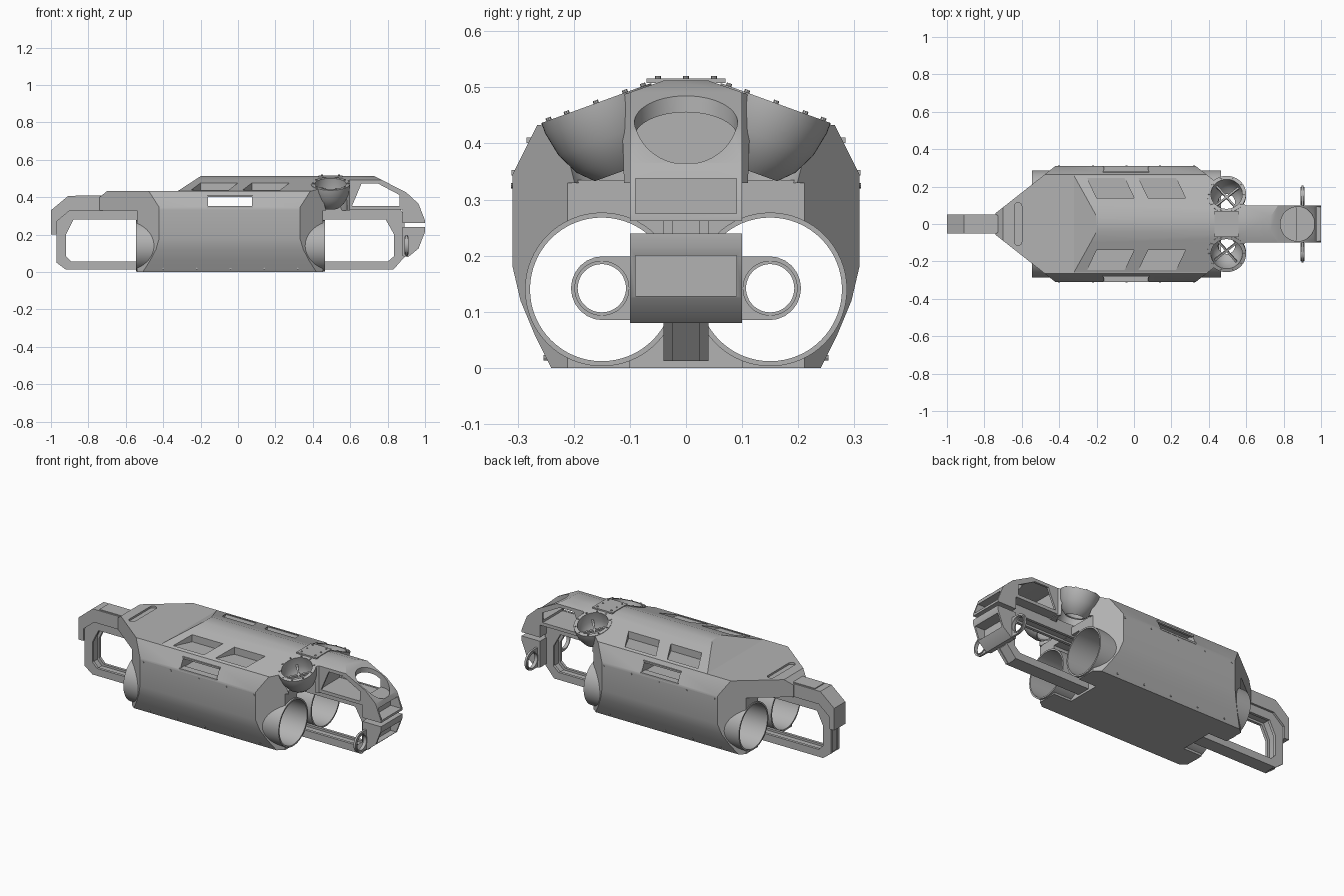
import bpy, bmesh, math
from mathutils import Matrix, Vector

old = bpy.data.objects.get("Cube")
if old:
    bpy.data.objects.remove(old, do_unlink=True)

grey = bpy.data.materials.new("hull_grey")
grey.use_nodes = True
grey.diffuse_color = (0.45, 0.45, 0.45, 1)
grey.node_tree.nodes["Principled BSDF"].inputs["Base Color"].default_value = (0.45, 0.45, 0.45, 1)


def finish(name, bm):
    bmesh.ops.recalc_face_normals(bm, faces=bm.faces)
    mesh = bpy.data.meshes.new(name)
    bm.to_mesh(mesh)
    bm.free()
    mesh.materials.append(grey)
    ob = bpy.data.objects.new(name, mesh)
    bpy.context.collection.objects.link(ob)
    return ob


def prism(name, pts, axis, a, b, planes=()):
    """Extrude a 2D outline along an axis, then trim it with (point, outward normal) planes."""
    put = {"x": lambda u, v: (a, u, v), "y": lambda u, v: (u, a, v), "z": lambda u, v: (u, v, a)}[axis]
    step = Vector([(b - a) * (axis == c) for c in "xyz"])
    bm = bmesh.new()
    face = bm.faces.new([bm.verts.new(put(u, v)) for u, v in pts])
    new = bmesh.ops.extrude_face_region(bm, geom=[face], use_keep_orig=True)["geom"]
    bmesh.ops.translate(bm, vec=step, verts=[g for g in new if isinstance(g, bmesh.types.BMVert)])
    for co, no in planes:
        geom = bm.verts[:] + bm.edges[:] + bm.faces[:]
        res = bmesh.ops.bisect_plane(bm, geom=geom, plane_co=co, plane_no=no, clear_outer=True, dist=1e-5)
        edges = [g for g in res["geom_cut"] if isinstance(g, bmesh.types.BMEdge)]
        if edges:
            bmesh.ops.contextual_create(bm, geom=edges)
    return finish(name, bm)


def box(name, x0, x1, y0, y1, z0, z1):
    return prism(name, [(x0, y0), (x1, y0), (x1, y1), (x0, y1)], "z", z0, z1)


def cyl(name, loc, r, length, rot=Matrix(), seg=48):
    bm = bmesh.new()
    bmesh.ops.create_cone(bm, cap_ends=True, segments=seg, radius1=r, radius2=r, depth=length,
                          matrix=Matrix.Translation(loc) @ rot)
    return finish(name, bm)


def lathe(name, profile, loc, rot, seg=48):
    """Closed (radius, height) profile spun into a ring."""
    bm = bmesh.new()
    rings = [[bm.verts.new((r * math.cos(t), r * math.sin(t), h)) for r, h in profile]
             for t in (math.tau * i / seg for i in range(seg))]
    n = len(profile)
    for i in range(seg):
        p, q = rings[i], rings[(i + 1) % seg]
        for j in range(n):
            bm.faces.new((p[j], q[j], q[(j + 1) % n], p[(j + 1) % n]))
    bm.transform(Matrix.Translation(loc) @ rot)
    return finish(name, bm)


def cut(ob, *cutters):
    for c in cutters:
        mod = ob.modifiers.new("cut", "BOOLEAN")
        mod.operation, mod.solver, mod.object = "DIFFERENCE", "EXACT", c
        bpy.context.view_layer.objects.active = ob
        bpy.ops.object.modifier_apply(modifier=mod.name)
        bpy.data.objects.remove(c, do_unlink=True)


def both(half):
    return half + [(-y, z) for y, z in reversed(half)]


def stadium(cx, half, r, n=12):
    arc = [(r * math.cos(t), r * math.sin(t)) for t in (math.pi * (i / n - 0.5) for i in range(n + 1))]
    return [(half + u, cx + v) for u, v in arc] + [(-half - u, cx - v) for u, v in arc]


ROT_X = Matrix.Rotation(math.pi / 2, 4, "Y")
chamfers = [((x, s * 0.31, 0), Vector((nx, s * 1.27, 0)).normalized())
            for s in (1, -1) for x, nx in ((-0.42, -1), (0.33, 1))]

# Lower hull with through tunnels for the thrusters
hull = prism("lower_hull", both([(0.24, 0), (0.27, 0.06), (0.295, 0.12), (0.309, 0.18), (0.309, 0.335)]),
             "x", -0.54, 0.455, chamfers)
cut(hull, *[cyl("cutter", (0, s * 0.15, 0.14), 0.131, 2, ROT_X) for s in (1, -1)])
cut(hull, box("cutter", -0.7, -0.42, -0.1, 0.1, -0.1, 0.29), box("cutter", 0.34, 0.6, -0.1, 0.1, -0.1, 0.29))
for s, side in ((1, "left"), (-1, "right")):
    lathe("thruster_tube_" + side, [(0.128, -0.505), (0.137, -0.505), (0.137, 0.505), (0.128, 0.505)],
          (-0.04, s * 0.15, 0.14), ROT_X, 64)

# Flat front deck and raised roof
deck = prism("deck", both([(0.309, 0.33), (0.309, 0.345), (0.265, 0.433)]), "x", -0.74, 0.6,
             chamfers + [((-0.7, 0, 0.433), Vector((-1, 0, 1.2)).normalized())])
roof = prism("roof", both([(0.265, 0.431), (0.1, 0.491), (0.04, 0.512)]), "x", -0.4, 0.6,
             chamfers + [((-0.2, 0, 0.512), Vector((-0.078, 0, 0.12)).normalized())])
cut(deck, prism("cutter", [(z, y) for y, z in stadium(-0.62, 0.095, 0.02)], "z", 0.422, 0.5))

# Roof recesses and the side hatch opening
for s in (1, -1):
    for x in (0, 0.275):
        outline = [(x - 0.2, s * 0.14), (x, s * 0.14), (x - 0.05, s * 0.245), (x - 0.25, s * 0.245)]
        cut(roof, prism("cutter", outline, "z", 0.4345, 0.6))
cut(deck, box("cutter", -0.16, 0.075, -0.4, 0.4, 0.348, 0.41))

# Vertical thruster pods set in the rear corners of the roof
slope = math.atan2(0.06, 0.165)
for s, side in ((1, "left"), (-1, "right")):
    rot = Matrix.Rotation(-s * slope, 4, "X")
    loc = Vector((0.495, s * 0.16, 0.472))
    for part in (deck, roof):
        cut(part, cyl("cutter", loc, 0.088, 0.6, rot))
    lathe("pod_" + side, [(0.084, 0), (0.104, 0), (0.104, -0.02), (0.095, -0.065), (0.075, -0.105), (0.05, -0.13),
                          (0.045, -0.125), (0.068, -0.1), (0.084, -0.06)], loc, rot)
    for k in range(10):
        t = math.tau * k / 10
        p = loc + rot @ Vector((0.094 * math.cos(t), 0.094 * math.sin(t), 0.001))
        cyl("pod_bolt", p, 0.005, 0.008, rot, 8)
    for k in range(2):
        bar = box("pod_strut", -0.082, 0.082, -0.005, 0.005, -0.06, -0.045)
        bar.data.transform(Matrix.Translation(loc) @ rot @ Matrix.Rotation(0.7 + k * math.pi / 2, 4, "Z"))
cut(roof, box("cutter", 0.43, 0.56, -0.16, 0.16, 0.42, 0.474))
box("top_plate", 0.43, 0.56, -0.07, 0.07, 0.508, 0.516)
for x in (0.45, 0.54):
    for y in (-0.05, 0, 0.05):
        cyl("plate_bolt", (x, y, 0.517), 0.005, 0.006, seg=8)

# Hollow tail cowl with side windows and a rear arch
edge = [((0, s * 0.04, 0.512), Vector((0, s * 0.35, 1)).normalized()) for s in (1, -1)]
cowl = prism("tail_cowl", [(0.585, 0.335), (0.585, 0.512), (0.73, 0.512), (0.9, 0.425), (0.965, 0.365),
                           (1, 0.275), (1, 0.262), (0.88, 0.262), (0.88, 0.335)], "y", -0.1, 0.1, edge)
cut(cowl, prism("cutter", [(0.57, 0.352), (0.57, 0.482), (0.73, 0.482), (0.865, 0.415), (0.865, 0.352)],
                "y", -0.088, 0.088))
cut(cowl, prism("cutter", [(0.61, 0.354), (0.66, 0.472), (0.75, 0.472), (0.863, 0.412), (0.863, 0.354)],
                "y", -0.2, 0.2))
cut(cowl, cyl("cutter", (0.875, 0, 0.565), 0.092, 0.4))
cut(cowl, box("cutter", 0.93, 1.1, -0.09, 0.09, 0.275, 0.338))

# Lower tail block and the lamp bracket
tail = prism("tail_block", [(0.88, 0.24), (1, 0.24), (1, 0.215), (0.965, 0.125), (0.91, 0.08), (0.88, 0.085)],
             "y", -0.1, 0.1)
cut(tail, box("cutter", 0.93, 1.1, -0.09, 0.09, 0.128, 0.2))
bracket = prism("lamp_bracket", stadium(0.142, 0.148, 0.057), "x", 0.895, 0.907)
cut(bracket, *[cyl("cutter", (0.9, s * 0.15, 0.142), 0.044, 0.2, ROT_X) for s in (1, -1)])
for s in (1, -1):
    lathe("lamp_ring", [(0.043, -0.01), (0.049, -0.01), (0.049, 0.01), (0.043, 0.01)],
          (0.901, s * 0.15, 0.142), ROT_X)
    for dy, dz in ((0, 0.051), (0, -0.051), (-0.051 * s, 0)):
        cyl("bracket_bolt", (0.907, s * 0.15 + dy, 0.142 + dz), 0.003, 0.004, ROT_X, 8)

# Octagonal bumper loops: two side plates and a recessed web
front_loop = [(-0.4, 0.012), (-0.92, 0.012), (-0.97, 0.05), (-0.97, 0.27), (-0.92, 0.335), (-0.4, 0.335),
              (-0.4, 0.28), (-0.88, 0.28), (-0.92, 0.2), (-0.92, 0.085), (-0.89, 0.055), (-0.4, 0.055)]
rear_loop = [(0.3, 0.012), (0.83, 0.012), (0.89, 0.08), (0.89, 0.3), (0.86, 0.35), (0.3, 0.35),
             (0.3, 0.28), (0.79, 0.28), (0.835, 0.2), (0.835, 0.085), (0.8, 0.055), (0.3, 0.055)]
for name, loop in (("front", front_loop), ("rear", rear_loop)):
    for s in (1, -1):
        prism(name + "_loop_plate", loop, "y", s * 0.024, s * 0.04)
    prism(name + "_loop_web", [(x * 0.993, z) for x, z in loop[:6]] +
          [(x + (0.012 if x > 0 else -0.012) * (abs(x) > 0.5), z + (0.012 if z > 0.15 else -0.012))
           for x, z in loop[6:]], "y", -0.026, 0.026)
for x in (-0.3, 0.2):
    box("foot", x - 0.05, x + 0.05, -0.07, 0.07, 0, 0.013)

# Nose hood over the front loop
prism("nose_hood", [(-1, 0.2), (-1, 0.33), (-0.91, 0.405), (-0.6, 0.405), (-0.6, 0.328), (-0.9, 0.328),
                    (-0.97, 0.27), (-0.97, 0.2)], "y", -0.052, 0.052)
box("nose_plate", -0.87, -0.69, -0.045, 0.045, 0.4, 0.41)

# Side hatch frames and rows of skin bolts
for s in (1, -1):
    for z in (0.347, 0.405):
        box("hatch_lip", -0.165, 0.08, s * 0.27, s * (0.311 if z < 0.4 else 0.284), z - 0.004, z + 0.006)
    for x in (-0.4, -0.22, -0.04, 0.14, 0.32):
        cyl("skin_bolt", (x, s * 0.309, 0.325), 0.005, 0.006, Matrix.Rotation(math.pi / 2, 4, "X"), 8)
        cyl("skin_bolt", (x, s * 0.25, 0.018), 0.005, 0.008, Matrix.Rotation(math.pi / 2, 4, "X"), 8)

# Smooth the round parts, keep edges crisp
bpy.ops.object.select_all(action="DESELECT")
for ob in bpy.context.collection.objects:
    if ob.type == "MESH" and ob.data.materials and ob.data.materials[0] == grey:
        ob.select_set(True)
        bpy.context.view_layer.objects.active = ob
bpy.ops.object.shade_smooth_by_angle(angle=math.radians(30))
